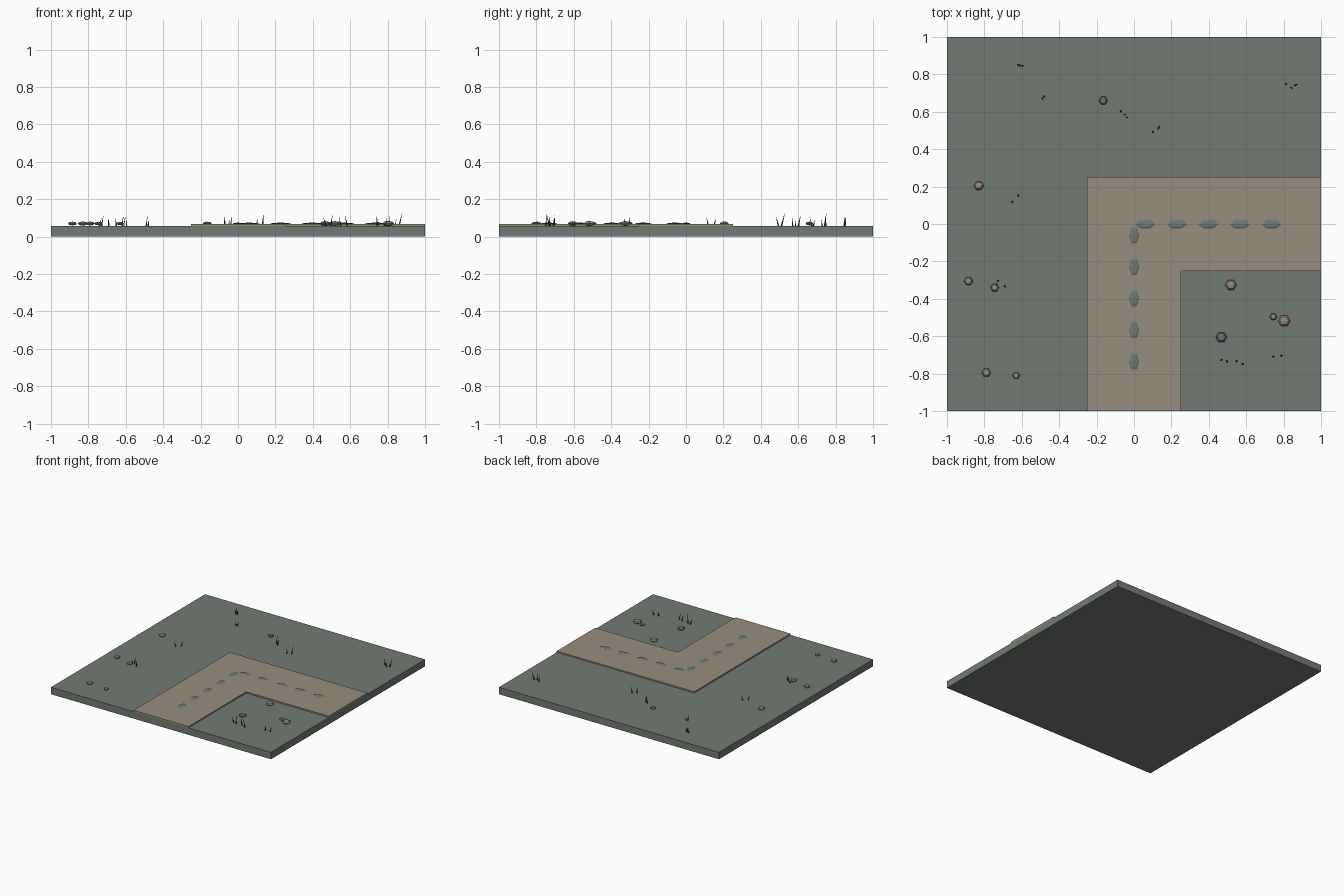
import bpy, bmesh, math, random
from mathutils import Matrix, Vector

if "Cube" in bpy.data.objects:
    bpy.data.objects.remove(bpy.data.objects["Cube"])

random.seed(4)


def mat(name, r, g, b):
    m = bpy.data.materials.new(name)
    m.diffuse_color = (r, g, b, 1)
    m.use_nodes = True
    m.node_tree.nodes["Principled BSDF"].inputs["Base Color"].default_value = m.diffuse_color
    return m


GRASS = mat("grey_green_ground", 0.170, 0.195, 0.170)
PATH = mat("tan_path", 0.315, 0.270, 0.215)
SLATE = mat("slate_blue", 0.155, 0.200, 0.190)
TAN = mat("tan_stone", 0.315, 0.265, 0.205)
DARK = mat("dark_blade", 0.060, 0.060, 0.048)


def finish(name, bm, material):
    bmesh.ops.recalc_face_normals(bm, faces=bm.faces)
    me = bpy.data.meshes.new(name)
    bm.to_mesh(me)
    bm.free()
    me.materials.append(material)
    ob = bpy.data.objects.new(name, me)
    bpy.context.collection.objects.link(ob)
    return ob


def slab(name, outline, z0, z1, material):
    bm = bmesh.new()
    f = bm.faces.new([bm.verts.new((x, y, z0)) for x, y in outline])
    ext = bmesh.ops.extrude_face_region(bm, geom=[f], use_keep_orig=True)
    top = [v for v in ext["geom"] if isinstance(v, bmesh.types.BMVert)]
    bmesh.ops.translate(bm, verts=top, vec=(0, 0, z1 - z0))
    return finish(name, bm, material)


def pebble(name, loc, size, material):
    # six-sided flattened ball with a point towards +y
    bm = bmesh.new()
    m = (Matrix.Translation(loc) @ Matrix.Diagonal((*size, 1))
         @ Matrix.Rotation(math.pi / 2, 4, 'Z'))
    bmesh.ops.create_uvsphere(bm, u_segments=6, v_segments=4, radius=1, matrix=m)
    return finish(name, bm, material)


# Ground tile and L-shaped path
slab("ground", [(-1, -1), (1, -1), (1, 1), (-1, 1)], 0, 0.057, GRASS)
slab("path", [(-.25, -1), (.25, -1), (.25, -.25), (1, -.25), (1, .25), (-.25, .25)],
     0.055, 0.068, PATH)

# Stepping marks along both arms of the path
for i in range(5):
    d = 0.06 + 0.1685 * i
    pebble("path_mark_x", (d, 0, 0.069), (0.055, 0.028, 0.006), SLATE)
    pebble("path_mark_y", (0, -d, 0.069), (0.028, 0.052, 0.006), SLATE)

# Loose stones: x, y, radius, material
for x, y, r, m in [
        (-.165, .66, .024, SLATE), (-.83, .205, .027, TAN), (-.885, -.305, .024, TAN),
        (-.745, -.34, .023, TAN), (-.79, -.795, .025, TAN), (-.63, -.81, .02, TAN),
        (.518, -.325, .031, TAN), (.745, -.495, .02, TAN), (.803, -.518, .033, TAN),
        (.467, -.605, .03, SLATE)]:
    pebble("stone", (x, y, 0.070), (r, r, 0.42 * r), m)

# Grass blades: x, y, height
for x, y, h in [
        (-.62, .85, .055), (-.61, .845, .045), (-.595, .845, .05),
        (-.49, .675, .055), (-.48, .68, .04),
        (-.07, .6, .065), (-.05, .585, .045), (-.04, .57, .06),
        (.1, .495, .055), (.13, .51, .08),
        (.815, .75, .06), (.84, .73, .045), (.86, .74, .08),
        (-.65, .12, .055), (-.62, .15, .05),
        (-.73, -.305, .065), (-.74, -.32, .05), (-.69, -.335, .05),
        (.47, -.725, .055), (.495, -.73, .075),
        (.55, -.735, .06), (.585, -.75, .065),
        (.745, -.71, .06), (.785, -.705, .05)]:
    tilt = random.uniform(0.12, 0.3)
    spin = random.uniform(0, 2 * math.pi)
    bm = bmesh.new()
    m = (Matrix.Translation((x, y, 0.054)) @ Matrix.Rotation(spin, 4, 'Z')
         @ Matrix.Rotation(tilt, 4, 'Y') @ Matrix.Translation((0, 0, h / 2)))
    bmesh.ops.create_cone(bm, cap_ends=True, segments=4, radius1=0.005, radius2=0,
                          depth=h, matrix=m)
    finish("grass_blade", bm, DARK)
